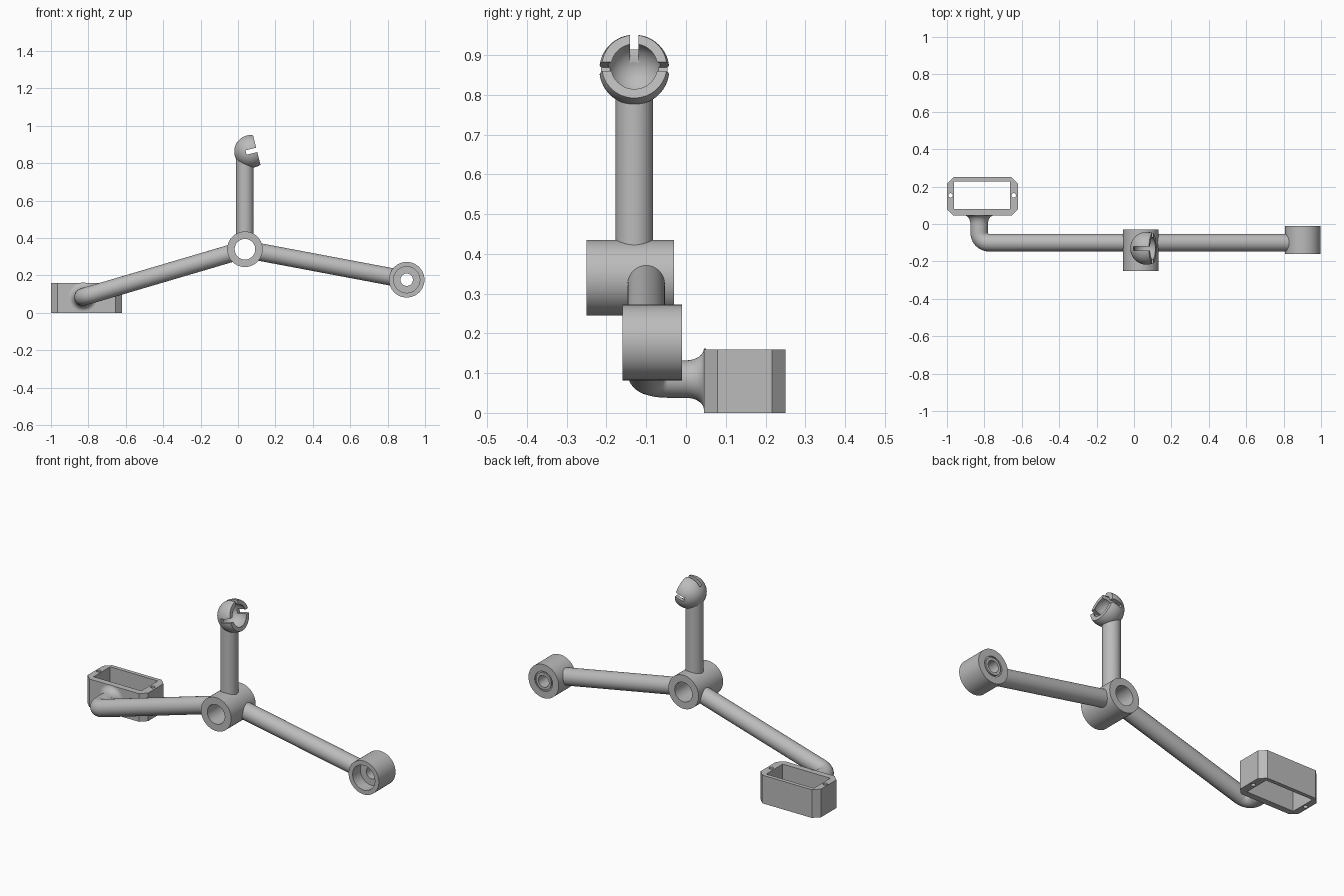
import bpy, bmesh
from math import sin, cos, pi, acos
from mathutils import Vector, Matrix

old = bpy.data.objects.get("Cube")
if old:
    bpy.data.objects.remove(old, do_unlink=True)

grey = bpy.data.materials.new("plain_grey")
grey.use_nodes = True
colour = (0.5, 0.5, 0.5, 1)
grey.diffuse_color = colour
grey.node_tree.nodes["Principled BSDF"].inputs["Base Color"].default_value = colour

UP, BACK = Vector((0, 0, 1)), Vector((0, 1, 0))


def add(name, bm):
    bmesh.ops.recalc_face_normals(bm, faces=bm.faces)
    mesh = bpy.data.meshes.new(name)
    bm.to_mesh(mesh)
    bm.free()
    ob = bpy.data.objects.new(name, mesh)
    bpy.context.collection.objects.link(ob)
    mesh.materials.append(grey)
    return ob


def lathe(name, profile, origin, axis, sides=64):
    """Spin a closed (radius, height) profile around an axis."""
    turn = UP.rotation_difference(axis).to_matrix()
    bm = bmesh.new()
    rings = []
    for k in range(sides):
        a = 2 * pi * k / sides
        rings.append([bm.verts.new(Vector(origin) + turn @ Vector((r * cos(a), r * sin(a), h)))
                      for r, h in profile])
    n = len(profile)
    for k in range(sides):
        p, q = rings[k], rings[(k + 1) % sides]
        for i in range(n):
            j = (i + 1) % n
            if profile[i][0] > 0 or profile[j][0] > 0:
                bm.faces.new((p[i], p[j], q[j], q[i]))
    bmesh.ops.remove_doubles(bm, verts=bm.verts, dist=1e-5)
    return add(name, bm)


def rod(name, radius, start, end):
    d = Vector(end) - Vector(start)
    return lathe(name, [(0, 0), (radius, 0), (radius, d.length), (0, d.length)], start, d.normalized())


def block(name, low, high, frame=Matrix(), chamfer=0):
    low, high = Vector(low), Vector(high)
    bm = bmesh.new()
    bmesh.ops.create_cube(bm, size=1)
    for v in bm.verts:
        v.co = (low + high) / 2 + v.co * (high - low)
    if chamfer:
        upright = [e for e in bm.edges if abs(e.verts[0].co.z - e.verts[1].co.z) > 0.01]
        bmesh.ops.bevel(bm, geom=upright, offset=chamfer, segments=1, affect='EDGES')
    bm.transform(frame)
    return add(name, bm)


def cut(ob, cutters):
    bpy.context.view_layer.objects.active = ob
    for c in cutters:
        c.hide_render = True
        m = ob.modifiers.new("cut", 'BOOLEAN')
        m.operation, m.solver, m.object = 'DIFFERENCE', 'EXACT', c
        bpy.ops.object.modifier_apply(modifier=m.name)
        bpy.data.objects.remove(c, do_unlink=True)


TUBE = 0.047
hub = Vector((0.037, -0.1, 0.34))
ring = Vector((0.902, -0.1, 0.177))
corner = Vector((-0.828, -0.1, 0.085))
ball = Vector((0.068, -0.13, 0.863))

# Hub sleeve with through bore
parts = [lathe("hub_sleeve", [(0.095, 0), (0.095, 0.22), (0.055, 0.22), (0.055, 0)],
               (hub.x, -0.25, hub.z), BACK)]

# End ring: counterbored front, thin groove around the hole at the back
parts.append(lathe("end_ring", [(0.095, 0), (0.095, 0.15), (0.056, 0.15), (0.056, 0.143),
                                (0.048, 0.143), (0.048, 0.15), (0.033, 0.15), (0.033, 0.07),
                                (0.07, 0.07), (0.07, 0)], (ring.x, -0.16, ring.z), BACK))

# Straight arm between hub and ring
d = (ring - hub).normalized()
parts.append(rod("straight_arm", TUBE, hub + d * 0.08, ring - d * 0.08))

# Bent arm, turning backwards at its end
d = (corner - hub).normalized()
bend = 0.055
centre = corner - d * bend + BACK * bend
path = [hub + d * 0.08]
path += [centre + d * bend * sin(a) - BACK * bend * cos(a) for a in (i * pi / 24 for i in range(13))]
path.append(Vector((corner.x, 0.05, corner.z)))
curve = bpy.data.curves.new("bent_arm", 'CURVE')
curve.dimensions = '3D'
curve.bevel_depth, curve.bevel_resolution, curve.use_fill_caps = TUBE, 10, True
spline = curve.splines.new('POLY')
spline.points.add(len(path) - 1)
for point, co in zip(spline.points, path):
    point.co = (*co, 1)
arm = bpy.data.objects.new("bent_arm", curve)
bpy.context.collection.objects.link(arm)
curve.materials.append(grey)
bpy.ops.object.select_all(action='DESELECT')
arm.select_set(True)
bpy.context.view_layer.objects.active = arm
bpy.ops.object.convert(target='MESH')
parts.append(bpy.context.view_layer.objects.active)

# Flare joining the bent arm to the frame
flare = [(0, 0)]
for i in range(9):
    a = i * pi / 16
    flare.append((TUBE + 0.03 * (1 - cos(a)), 0.045 * sin(a)))
flare += [(0.077, 0.05), (0, 0.05)]
parts.append(lathe("arm_flare", flare, (corner.x, 0, corner.z), BACK))

# Open rectangular frame with chamfered corners and two screw holes
frame = block("open_frame", (-1, 0.045, 0), (-0.62, 0.25, 0.16), chamfer=0.034)
cut(frame, [block("opening", (-0.963, 0.08, -0.1), (-0.664, 0.228, 0.3))]
    + [rod("screw_hole", 0.012, (x, 0.153, -0.1), (x, 0.153, 0.3)) for x in (-0.981, -0.643)])
parts.append(frame)

# Upright post, hollowed where it meets the socket
post = rod("upright_post", TUBE, (hub.x, ball.y, 0.42), (hub.x, ball.y, 0.825))


def arc(radius, face):
    """Half-circle from the rear pole to the open face."""
    end = acos(face / radius)
    return [(radius * sin(a), radius * cos(a)) if i else (0, -radius)
            for i, a in ((i, pi + (end - pi) * i / 24) for i in range(25))]


solid = [(r, h) for r, h in arc(0.076, -0.075)]
cut(post, [lathe("hollow", arc(0.076, 0.0759) + [(0, 0.076)], ball, UP)])
parts.append(post)

# Ball socket, tilted slightly upward, with a top slot and two side slots
axis = Vector((0.97, 0, 0.243)).normalized()
socket = lathe("ball_socket", arc(0.088, 0.033) + arc(0.067, 0.033)[::-1], ball, axis)
tilt = Matrix.Translation(ball) @ UP.rotation_difference(axis).to_matrix().to_4x4()
cut(socket, [block("top_slot", (-0.12, -0.011, -0.057), (-0.03, 0.011, 0.1), tilt),
             block("side_slots", (-0.012, -0.12, -0.026), (0.012, 0.12, 0.1), tilt)])
parts.append(socket)

# Smooth round faces, crisp edges
bpy.ops.object.select_all(action='DESELECT')
for ob in parts:
    ob.select_set(True)
bpy.context.view_layer.objects.active = parts[0]
bpy.ops.object.shade_smooth_by_angle(angle=0.6)
